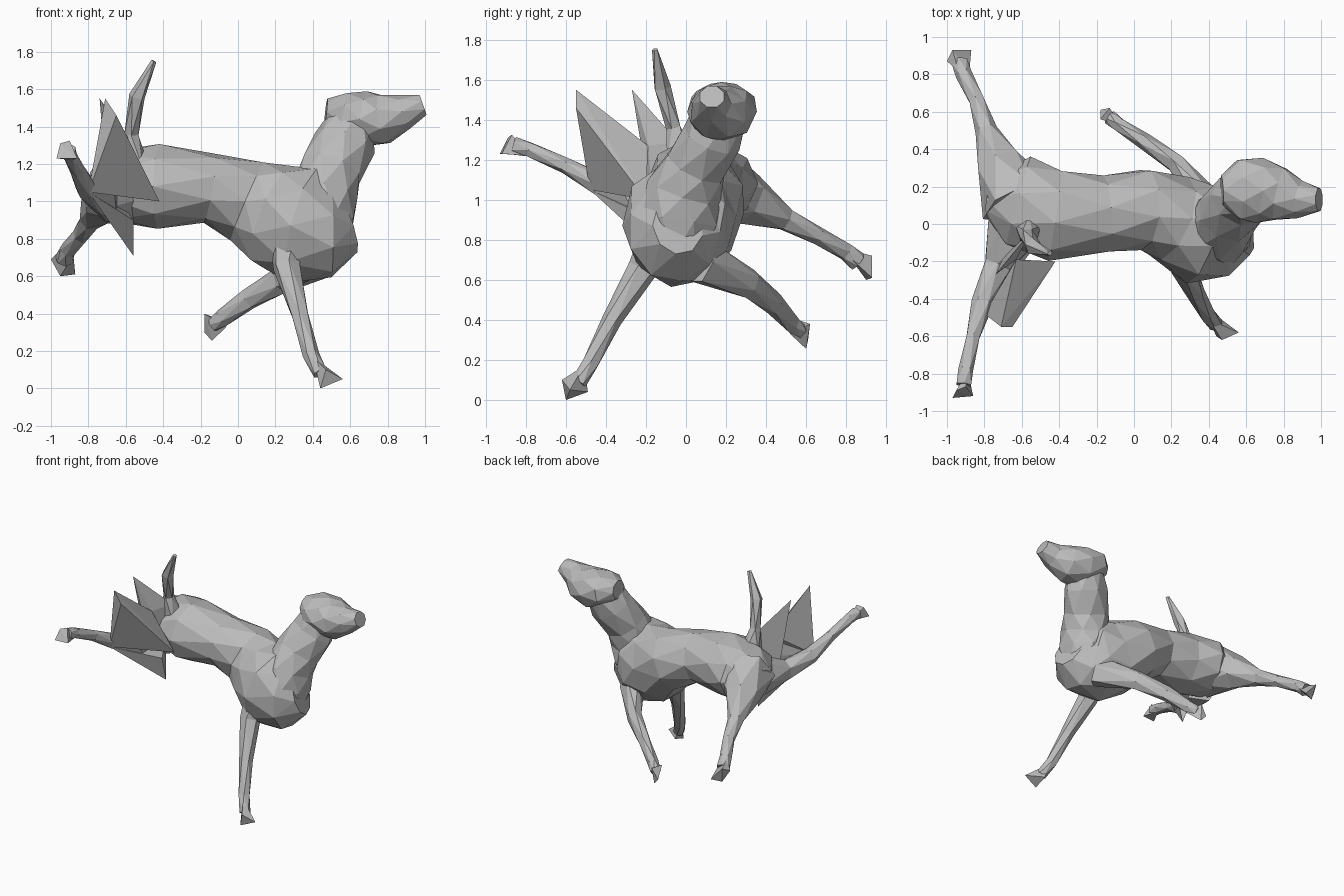
import bpy
import bmesh
import math
from mathutils import Vector

default_cube = bpy.data.objects.get("Cube")
if default_cube:
    bpy.data.objects.remove(default_cube, do_unlink=True)

# One plain grey for the whole animal
grey = bpy.data.materials.new("plain_grey")
grey.use_nodes = True
colour = (.5, .5, .5, 1)
grey.diffuse_color = colour
grey.node_tree.nodes["Principled BSDF"].inputs["Base Color"].default_value = colour

UP = Vector((0, 0, 1))
FORWARD = Vector((1, 0, 0))


def finish(name, bm):
    """Turn a bmesh into a flat-shaded grey object."""
    bmesh.ops.recalc_face_normals(bm, faces=bm.faces)
    mesh = bpy.data.meshes.new(name)
    bm.to_mesh(mesh)
    bm.free()
    mesh.materials.append(grey)
    part = bpy.data.objects.new(name, mesh)
    bpy.context.collection.objects.link(part)
    return part


def loft(name, stations, sides, reference=UP):
    """Skin oval rings (x, y, z, half width, half height) with staggered triangles."""
    bm = bmesh.new()
    centres = [Vector(station[:3]) for station in stations]
    rings = []
    for index, station in enumerate(stations):
        before = centres[max(index - 1, 0)]
        after = centres[min(index + 1, len(centres) - 1)]
        tangent = (after - before).normalized()
        across = tangent.cross(reference).normalized()
        upward = across.cross(tangent)
        half_width, half_height = station[3], station[-1]
        ring = []
        for side in range(sides):
            angle = math.tau * (side + index / 2) / sides
            offset = across * half_width * math.cos(angle) + upward * half_height * math.sin(angle)
            ring.append(bm.verts.new(centres[index] + offset))
        rings.append(ring)
    for lower, upper in zip(rings, rings[1:]):
        for side in range(sides):
            following = (side + 1) % sides
            bm.faces.new((lower[side], lower[following], upper[side]))
            bm.faces.new((lower[following], upper[following], upper[side]))
    bm.faces.new(rings[0])
    bm.faces.new(rings[-1])
    return finish(name, bm)


def shard(name, *points):
    """Sharp faceted wedge spanning a few corner points."""
    bm = bmesh.new()
    for point in points:
        bm.verts.new(point)
    bmesh.ops.convex_hull(bm, input=bm.verts)
    return finish(name, bm)


# Torso, from the rump to the deep chest
loft("torso", [
    (-.78, .15, 1.07, .1, .09),
    (-.62, .12, 1.08, .25, .2),
    (-.42, .05, 1.08, .25, .23),
    (-.15, .05, 1.07, .21, .19),
    (.05, .08, 1, .22, .23),
    (.2, .03, .92, .24, .29),
    (.36, -.05, .87, .28, .32),
    (.5, -.06, .84, .23, .25),
    (.59, -.04, .87, .13, .15),
], 9)

# Neck flowing from the breast up to the throat
loft("neck", [
    (.46, -.06, .72, .14, .12),
    (.45, -.04, .9, .21, .18),
    (.46, -.01, 1.04, .19, .18),
    (.5, .05, 1.17, .16, .17),
    (.57, .13, 1.31, .15, .17),
    (.62, .18, 1.46, .14, .12),
], 8, FORWARD)

# Head tapering to a blunt muzzle
loft("head", [
    (.47, .18, 1.48, .08, .07),
    (.56, .185, 1.47, .17, .12),
    (.67, .18, 1.44, .175, .15),
    (.78, .16, 1.44, .15, .14),
    (.89, .13, 1.48, .1, .095),
    (.99, .13, 1.515, .065, .06),
], 8)

# Each leg runs from its joint inside the torso to the ankle
LEGS = {
    "right_front_leg": [
        (.28, -.1, .86, .12), (.26, -.22, .65, .075), (.33, -.37, .4, .05),
        (.39, -.48, .18, .045), (.44, -.54, .08, .04),
    ],
    "left_front_leg": [
        (.42, .08, .69, .09, .12), (.23, .32, .58, .055, .075), (.06, .44, .48, .045, .06),
        (-.08, .53, .38, .04, .05), (-.13, .57, .34, .04),
    ],
    "left_hind_leg": [
        (-.62, .12, 1.08, .21), (-.72, .32, 1, .13), (-.79, .5, .9, .06),
        (-.84, .66, .82, .045), (-.91, .8, .74, .045), (-.93, .86, .69, .05),
    ],
    "right_hind_leg": [
        (-.64, -.02, 1.02, .15), (-.73, -.22, 1.01, .08), (-.81, -.42, 1.07, .06),
        (-.86, -.6, 1.17, .04), (-.9, -.78, 1.25, .04), (-.91, -.86, 1.27, .045),
    ],
}
for leg_name, path in LEGS.items():
    loft(leg_name, path, 6)

# Angular feet, each flaring from the ankle to a flat sole
shard("right_front_foot", (.44, -.6, 0), (.56, -.58, .05), (.47, -.62, .1),
      (.44, -.49, .04), (.4, -.51, .17))
shard("left_front_foot", (-.13, .62, .38), (-.18, .56, .4), (-.18, .61, .3),
      (-.14, .6, .255), (-.06, .52, .33))
shard("left_hind_foot", (-1, .87, .69), (-.97, .93, .72), (-.95, .9, .6),
      (-.87, .93, .61), (-.88, .82, .71), (-.94, .82, .75))
shard("right_hind_foot", (-.97, -.93, 1.23), (-.86, -.92, 1.23), (-.95, -.89, 1.31),
      (-.9, -.87, 1.325), (-.89, -.78, 1.22))

# Upright pointed tail
loft("tail", [
    (-.56, -.03, 1.2, .08),
    (-.57, -.06, 1.36, .04),
    (-.54, -.12, 1.56, .045),
    (-.45, -.155, 1.75, .015),
], 5, FORWARD)

# Pleated fan beside the hindquarters, sharing its tips and root corners
outer_tip = (-.71, -.55, 1.55)
outer_root = (-.8, -.48, 1.05)
front_root = (-.42, -.2, 1)
upper_root = (-.63, -.19, 1.27)
inner_root = (-.62, -.02, 1)
lower_root = (-.64, -.22, .84)
shard("outer_spike", outer_tip, (-.65, -.55, 1.46), outer_root, front_root, upper_root)
shard("rear_pleat", outer_tip, outer_root, lower_root, (-.65, -.22, 1.1))
shard("inner_spike", (-.74, -.27, 1.55), upper_root, (-.55, -.04, 1.29), (-.7, -.18, 1.05), (-.61, -.15, .82))
shard("lower_spike", (-.56, -.11, .71), outer_root, inner_root, (-.56, -.16, .9))
